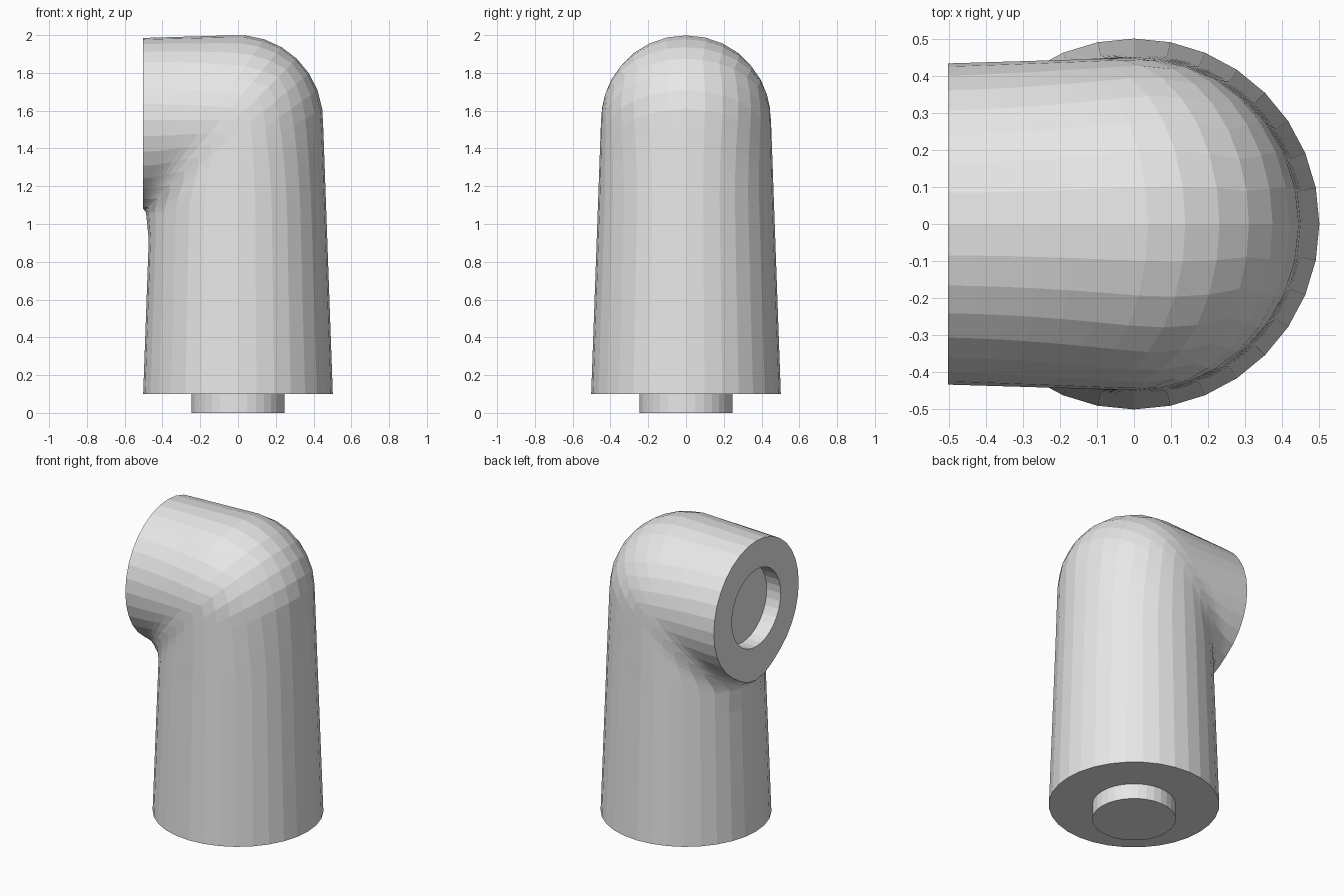
import bpy, bmesh, math
from mathutils import Vector

if "Cube" in bpy.data.objects:
    bpy.data.objects.remove(bpy.data.objects["Cube"])

SIDES = 32
END_X = -0.504                    # plane of the open end
AXIS_Z = 1.55                     # height of the side branch axis
PIVOT = Vector((END_X, 0, 1.06))  # inner corner the sections fan around

grey = bpy.data.materials.new("light_grey")
grey.diffuse_color = (0.8, 0.8, 0.8, 1)
grey.use_nodes = True
grey.node_tree.nodes["Principled BSDF"].inputs["Base Color"].default_value = grey.diffuse_color


def loft(name, rings):
    """Skin a list of rings and cap both ends."""
    bm = bmesh.new()
    vs = [[bm.verts.new(p) for p in r] for r in rings]
    n = len(rings[0])
    for a, b in zip(vs, vs[1:]):
        for i in range(n):
            j = (i + 1) % n
            bm.faces.new((a[i], a[j], b[j], b[i]))
    bm.faces.new(vs[0][::-1])
    bm.faces.new(vs[-1])
    bmesh.ops.recalc_face_normals(bm, faces=bm.faces)
    mesh = bpy.data.meshes.new(name)
    bm.to_mesh(mesh)
    bm.free()
    mesh.materials.append(grey)
    ob = bpy.data.objects.new(name, mesh)
    bpy.context.collection.objects.link(ob)
    return ob


def distance(p):
    """Tapered post and side branch, both round-ended, with a soft inner corner."""
    ball = (p - Vector((0, 0, AXIS_Z))).length - 0.45
    post = ball
    if p.z < AXIS_Z:
        post = math.hypot(p.x, p.y) - (0.502 - 0.052 * (p.z - 0.1) / (AXIS_Z - 0.1))
    branch = ball
    if p.x < 0:
        branch = math.hypot(p.y, p.z - AXIS_Z) - (0.45 + 0.03 * p.x)
    k = 0.14 * max(0, min(1, min(-p.x, AXIS_Z - p.z) / 0.45))
    h = max(0, k - abs(post - branch))
    return min(post, branch) - (h * h / k / 4 if k > 1e-6 else 0)


def directions(u):
    for i in range(SIDES):
        t = 2 * math.pi * i / SIDES
        yield u * math.cos(t) + Vector((0, math.sin(t), 0))


def section(c, u):
    """Ring where rays from the centre line meet the surface."""
    ring = []
    for d in directions(u):
        lo, hi = 0.0, 1.5
        for _ in range(30):
            mid = (lo + hi) / 2
            if distance(c + d * mid) < 0:
                lo = mid
            else:
                hi = mid
        ring.append(c + d * lo)
    return ring


def circle(c, u, r):
    return [c + d * r for d in directions(u)]


X, Z = Vector((1, 0, 0)), Vector((0, 0, 1))

# straight post
rings = [section(Vector((0, 0, z)), X) for z in (0.1, 0.42, 0.74, 0.92)]

# bend: section planes turn from horizontal to vertical
STEPS = 18
rise = AXIS_Z - PIVOT.z
for i in range(STEPS + 1):
    a = math.pi / 2 * i / STEPS
    u = Vector((math.cos(a), 0, math.sin(a)))
    if i == STEPS:
        c, u = Vector((END_X, 0, AXIS_Z)), Z
    elif -END_X * math.tan(a) <= rise:
        c = Vector((0, 0, PIVOT.z - END_X * math.tan(a)))
    else:
        c = Vector((END_X + rise / math.tan(a), 0, AXIS_Z))
    rings.append(section(c, u))

# round socket in the open end
rings.append(circle(Vector((END_X, 0, AXIS_Z)), Z, 0.25))
rings.append(circle(Vector((END_X + 0.1, 0, AXIS_Z)), Z, 0.25))
loft("elbow_body", rings)

# plug under the post
loft("bottom_peg", [circle(Vector((0, 0, z)), X, 0.246) for z in (0, 0.1)])
